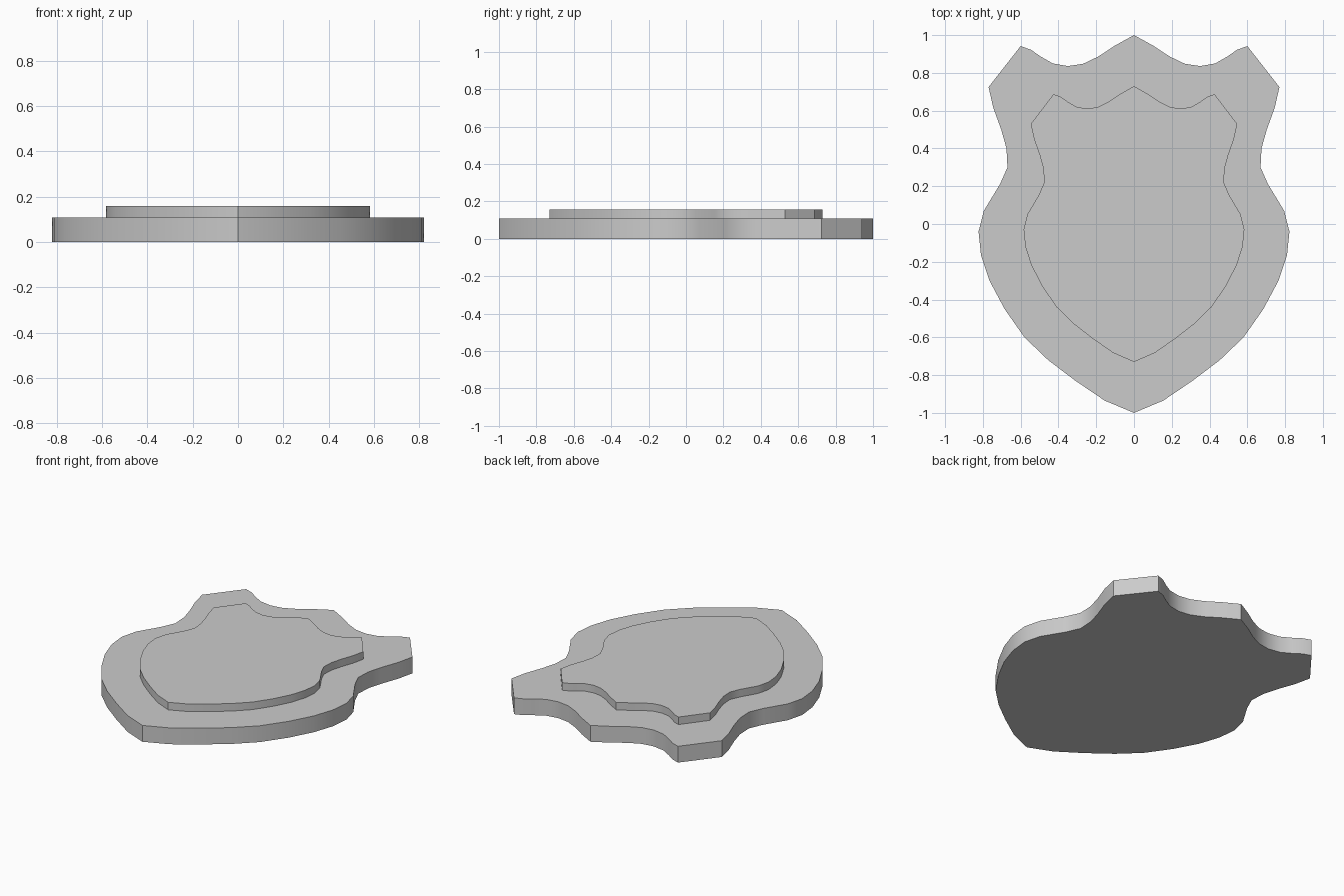
import bpy
import bmesh
from math import radians

if "Cube" in bpy.data.objects:
    bpy.data.objects.remove(bpy.data.objects["Cube"], do_unlink=True)

# Single grey finish
grey = bpy.data.materials.new("plain grey")
grey.use_nodes = True
colour = (0.6, 0.6, 0.6, 1)
grey.diffuse_color = colour
grey.node_tree.nodes["Principled BSDF"].inputs["Base Color"].default_value = colour

# Half outline of the shield, from top point to bottom tip
HALF = [(0, 1), (0.1, 0.945), (0.19, 0.886), (0.27, 0.848), (0.35, 0.836),
        (0.43, 0.85), (0.495, 0.887), (0.545, 0.922), (0.6, 0.942),
        (0.77, 0.725), (0.745, 0.615), (0.703, 0.5), (0.675, 0.4), (0.67, 0.3),
        (0.71, 0.21), (0.795, 0.07), (0.823, -0.04), (0.81, -0.165),
        (0.765, -0.3), (0.685, -0.45), (0.58, -0.6), (0.455, -0.72),
        (0.31, -0.83), (0.155, -0.935), (0, -1)]


def shield_plate(name, sx, sy, bottom, top):
    """Mirror the half outline, scale it and extrude it into a plate."""
    outline = HALF + [(-x, y) for x, y in HALF[-2:0:-1]]
    bm = bmesh.new()
    verts = [bm.verts.new((x * sx, y * sy, bottom)) for x, y in outline]
    face = bm.faces.new(verts)
    walls = bmesh.ops.extrude_face_region(bm, geom=[face], use_keep_orig=True)
    raised = [v for v in walls["geom"] if isinstance(v, bmesh.types.BMVert)]
    bmesh.ops.translate(bm, verts=raised, vec=(0, 0, top - bottom))
    bmesh.ops.recalc_face_normals(bm, faces=bm.faces)
    mesh = bpy.data.meshes.new(name)
    bm.to_mesh(mesh)
    bm.free()
    mesh.materials.append(grey)
    obj = bpy.data.objects.new(name, mesh)
    bpy.context.collection.objects.link(obj)
    bpy.ops.object.select_all(action="DESELECT")
    obj.select_set(True)
    bpy.context.view_layer.objects.active = obj
    bpy.ops.object.shade_smooth_by_angle(angle=radians(30))
    return obj


# Wide base plate and smaller raised panel
shield_plate("shield_base", 1, 1, 0, 0.108)
shield_plate("raised_panel", 0.71, 0.73, 0.108, 0.158)
